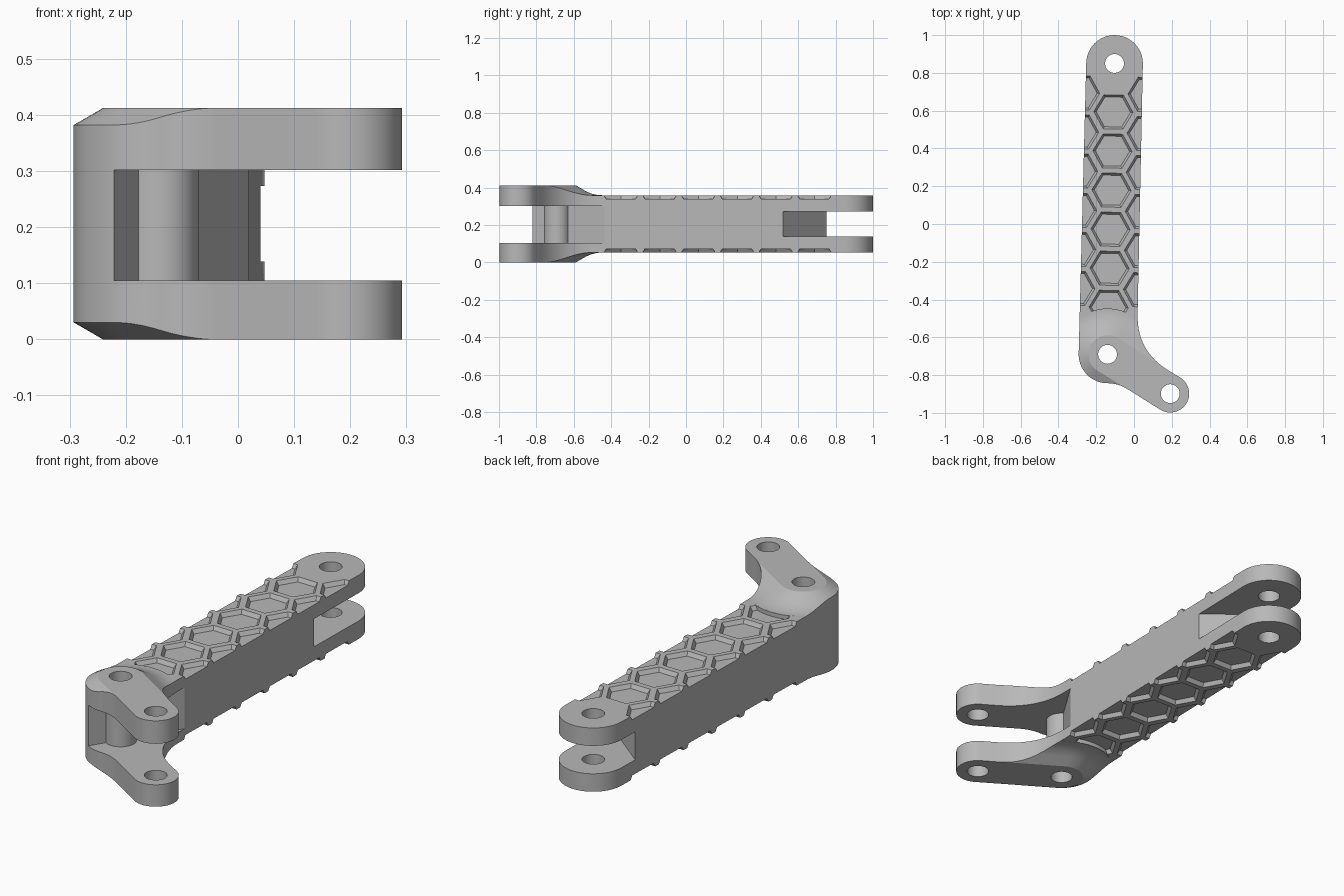
import bpy, bmesh
from math import sin, cos, pi, atan2, radians
from mathutils import Vector

if "Cube" in bpy.data.objects:
    bpy.data.objects.remove(bpy.data.objects["Cube"])

REAR, HUB, TIP = Vector((-0.103, 0.85)), Vector((-0.14, -0.69)), Vector((0.192, -0.898))
MID = 0.206                                # height of the mirror plane
FULL, ARM, FLOOR = 0.206, 0.153, 0.134     # half heights: fork, arm, pocket floor
fork_dir = (TIP - HUB).normalized()
fork_angle = atan2(fork_dir.y, fork_dir.x)
side_dir = Vector((-fork_dir.y, fork_dir.x))


def arc(center, r, a0, a1, n=24):
    return [center + r * Vector((cos(a0 + (a1 - a0) * i / n), sin(a0 + (a1 - a0) * i / n)))
            for i in range(n + 1)]


def bend(p0, corner, p1, n=14):
    p0, corner, p1 = Vector(p0), Vector(corner), Vector(p1)
    return [p0 * (1 - t) ** 2 + corner * 2 * t * (1 - t) + p1 * t * t
            for t in (i / n for i in range(n + 1))]


def capsule(r):
    a = fork_angle
    return arc(TIP, r, a - pi / 2, a + pi / 2) + arc(HUB, r, a + pi / 2, a + 3 * pi / 2)


def add_loft(bm, rings):
    """Closed solid through matching rings of (points, offset from the mirror plane)."""
    loops = [[bm.verts.new((p[0], p[1], MID + h)) for p in pts] for pts, h in rings]
    bm.faces.new(loops[0])
    bm.faces.new(loops[-1])
    for low, high in zip(loops, loops[1:]):
        for i in range(len(low)):
            j = (i + 1) % len(low)
            bm.faces.new((low[i], low[j], high[j], high[i]))


def solid(name, *lofts):
    bm = bmesh.new()
    for rings in lofts:
        add_loft(bm, rings)
    bmesh.ops.recalc_face_normals(bm, faces=bm.faces)
    mesh = bpy.data.meshes.new(name)
    bm.to_mesh(mesh)
    bm.free()
    obj = bpy.data.objects.new(name, mesh)
    bpy.context.collection.objects.link(obj)
    return obj


def cut(target, cutter):
    cutter.hide_render = True
    mod = target.modifiers.new("cut", "BOOLEAN")
    mod.operation, mod.solver, mod.object = "DIFFERENCE", "EXACT", cutter
    bpy.context.view_layer.objects.active = target
    bpy.ops.object.modifier_apply(modifier=mod.name)
    bpy.data.objects.remove(cutter)


# Whole lever outline, extruded to the full fork height
low_edge = HUB - 0.1 * side_dir + 0.19 * fork_dir
outline = (arc(REAR, 0.15, 0, pi) + arc(HUB, 0.153, pi, 1.5 * pi)
           + bend(HUB + Vector((0, -0.153)), (-0.084, -0.843), low_edge)[1:]
           + arc(TIP, 0.1, fork_angle - pi / 2, fork_angle + pi / 2)
           + bend((0.177, -0.772), (0.015, -0.67), (0.019, -0.48)))
lever = solid("lever_arm", [(outline, -FULL), (outline, FULL)])

# Lower the arm on both faces, leaving the raised fork with its sloped shoulder
slab = [(-2, -2), (2, -2), (2, 2), (-2, 2)]
shoulder = [(0.24, 0.1)] + [tuple(p) for p in bend((0.24, ARM + 0.0003), (0.192, ARM + 0.0003),
                                                   (0.144, 0.181))] + [(0.101, FULL), (0.101, 1)]
for s in (1, -1):
    waste = solid("arm_waste", [(slab, s * ARM), (slab, s * 0.5)])
    cut(waste, solid("shoulder", [(capsule(r), s * h) for r, h in shoulder]))
    cut(lever, waste)

# Honeycomb pockets on both faces
PITCH = 0.207
along = (HUB - REAR).normalized()
across = Vector((-along.y, along.x))
spots = [REAR + along * (0.257 + PITCH * k) for k in range(6)]
spots += [REAR + along * (0.16 + PITCH * k) + across * s * 0.179 for k in range(6) for s in (1, -1)]
turn = atan2(across.y, across.x)


def hexagon(c, r):
    return arc(c, r, turn, turn + 5 * pi / 3, 5)


for s in (1, -1):
    pockets = solid("pockets", *[[(hexagon(c, 0.091), s * FLOOR), (hexagon(c, 0.104), s * ARM),
                                  (hexagon(c, 0.104), s * (ARM + 0.01))] for c in spots])
    cut(pockets, solid("shoulder_keep", [(capsule(0.243), -1), (capsule(0.243), 1)]))
    cut(lever, pockets)

# Front fork slot, which leaves a half-round boss around the hub hole
slot = ([HUB - 0.5 * side_dir] + arc(HUB, 0.07, fork_angle - pi / 2, fork_angle + pi / 2)
        + [HUB + 0.5 * side_dir, HUB + 0.5 * side_dir + fork_dir, HUB - 0.5 * side_dir + fork_dir])
cut(lever, solid("front_slot", [(slot, -0.101), (slot, 0.096)]))

# Rear fork slot with a slanted end
slot = [(0.3, 0.313), (0.3, 1.3), (-0.5, 1.3), (-0.5, 0.943)]
cut(lever, solid("rear_slot", [(slot, -0.067), (slot, 0.067)]))

# Pin holes
for c in (REAR, HUB, TIP):
    ring = arc(c, 0.05, 0, 2 * pi * 31 / 32, 31)
    cut(lever, solid("pin_hole", [(ring, -1), (ring, 1)]))

# Grey finish
grey = bpy.data.materials.new("plain_grey")
grey.use_nodes = True
grey.diffuse_color = (0.48, 0.48, 0.48, 1)
grey.node_tree.nodes["Principled BSDF"].inputs["Base Color"].default_value = (0.48, 0.48, 0.48, 1)
lever.data.materials.clear()
lever.data.materials.append(grey)
bpy.ops.object.select_all(action="DESELECT")
lever.select_set(True)
bpy.context.view_layer.objects.active = lever
bpy.ops.object.shade_smooth_by_angle(angle=radians(25))
